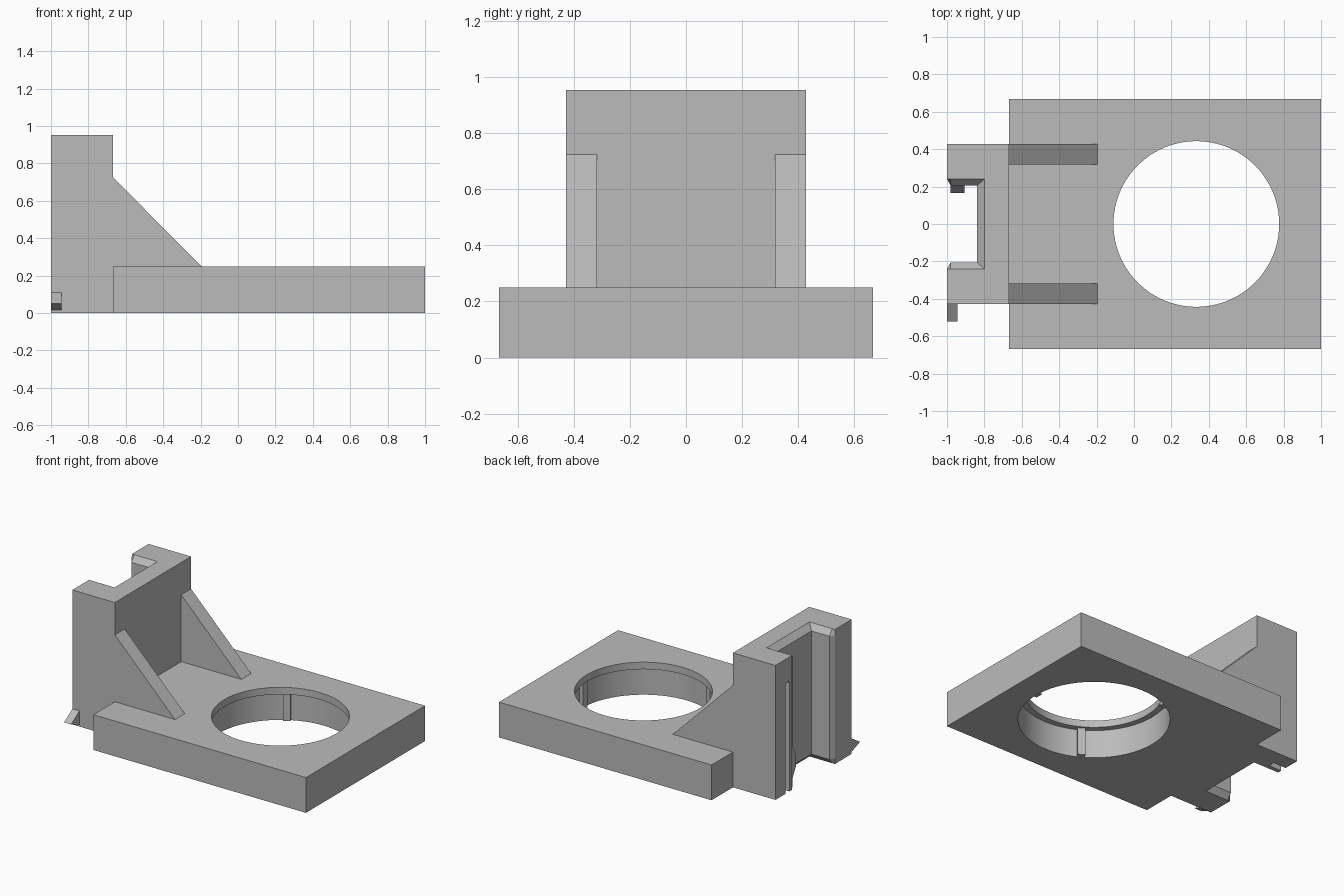
import bpy
import bmesh
import math

if "Cube" in bpy.data.objects:
    bpy.data.objects.remove(bpy.data.objects["Cube"], do_unlink=True)

grey = bpy.data.materials.new("matte_grey")
grey.use_nodes = True
GREY = (0.5, 0.5, 0.5, 1)
grey.diffuse_color = GREY
grey.node_tree.nodes["Principled BSDF"].inputs["Base Color"].default_value = GREY


def loft(name, loops):
    """Closed solid from a stack of equally long vertex loops."""
    bm = bmesh.new()
    rings = [[bm.verts.new(p) for p in loop] for loop in loops]
    for a, b in zip(rings, rings[1:]):
        n = len(a)
        for i in range(n):
            bm.faces.new((a[i], a[(i + 1) % n], b[(i + 1) % n], b[i]))
    bm.faces.new(rings[0])
    bm.faces.new(rings[-1])
    bmesh.ops.recalc_face_normals(bm, faces=bm.faces)
    mesh = bpy.data.meshes.new(name)
    bm.to_mesh(mesh)
    bm.free()
    mesh.materials.append(grey)
    obj = bpy.data.objects.new(name, mesh)
    bpy.context.collection.objects.link(obj)
    return obj


def box(name, x0, x1, y0, y1, z0, z1):
    corners = [(x0, y0), (x1, y0), (x1, y1), (x0, y1)]
    return loft(name, [[(x, y, z) for x, y in corners] for z in (z0, z1)])


def extrude_x(name, profile, x0, x1):
    return loft(name, [[(x, y, z) for y, z in profile] for x in (x0, x1)])


def extrude_y(name, profile, y0, y1):
    return loft(name, [[(x, y, z) for x, z in profile] for y in (y0, y1)])


def cut(target, cutter):
    mod = target.modifiers.new("cut", 'BOOLEAN')
    mod.operation = 'DIFFERENCE'
    mod.solver = 'EXACT'
    mod.object = cutter
    bpy.context.view_layer.objects.active = target
    bpy.ops.object.modifier_apply(modifier=mod.name)
    bpy.data.objects.remove(cutter, do_unlink=True)


# Base plate with a stepped round opening
HOLE_X, BORE, LIP = 1 / 3, 0.485, 0.443
STEP = 0.2


def circle(radius, z, n=96):
    return [(HOLE_X + radius * math.cos(math.tau * i / n),
             radius * math.sin(math.tau * i / n), z) for i in range(n)]


base = box("base_plate", -0.667, 1, -0.667, 0.667, 0, 0.25)
cut(base, loft("bore_cutter", [circle(BORE, -0.1), circle(BORE, STEP),
                               circle(LIP, STEP), circle(LIP, 0.4)]))
bpy.ops.object.select_all(action='DESELECT')
base.select_set(True)
bpy.context.view_layer.objects.active = base
bpy.ops.object.shade_smooth_by_angle(angle=math.radians(30))

# Three small keys inside the bore
for i in range(3):
    key = box(f"bore_key_{i + 1}", LIP + 0.015, BORE + 0.01, -0.025, 0.025, 0.005, STEP)
    key.location.x = HOLE_X
    key.rotation_euler.z = math.tau * i / 3

# Upright block with a chamfered vertical channel in its outer face
W, H = 0.427, 0.953
post = box("upright_block", -1, -0.667, -W, W, 0, H)


def channel(half, depth, z):
    side = [(-1.1, 0.24), (-1, 0.24), (-0.98, half), (depth, half)]
    outline = side + [(x, -y) for x, y in reversed(side)]
    return [(x, y, z) for x, y in outline]


wide, narrow = (0.24, -0.8), (0.205, -0.84)
cut(post, loft("channel_cutter", [
    channel(*wide, -0.1), channel(*wide, 0), channel(*narrow, 0.04),
    channel(*narrow, H - 0.04), channel(*wide, H), channel(*wide, H + 0.1)]))

# Relief groove that frees the latch arm
cut(post, box("groove_cutter", -1.1, -0.9, 0.27, 0.315, -0.1, 0.78))

# Latch bump on the channel wall
extrude_x("latch_bump", [(0.215, 0.05), (0.165, 0.14), (0.165, 0.2), (0.215, 0.32)],
          -0.98, -0.905)

# Wedge-shaped catch on the front side
extrude_x("side_catch", [(-W, 0.11), (-0.52, 0.05), (-W, 0.015)], -1, -0.945)

# Triangular gussets
for name, side in (("left_gusset", 1), ("right_gusset", -1)):
    extrude_y(name, [(-0.667, 0.25), (-0.195, 0.25), (-0.667, 0.724)],
              side * 0.317, side * W)
